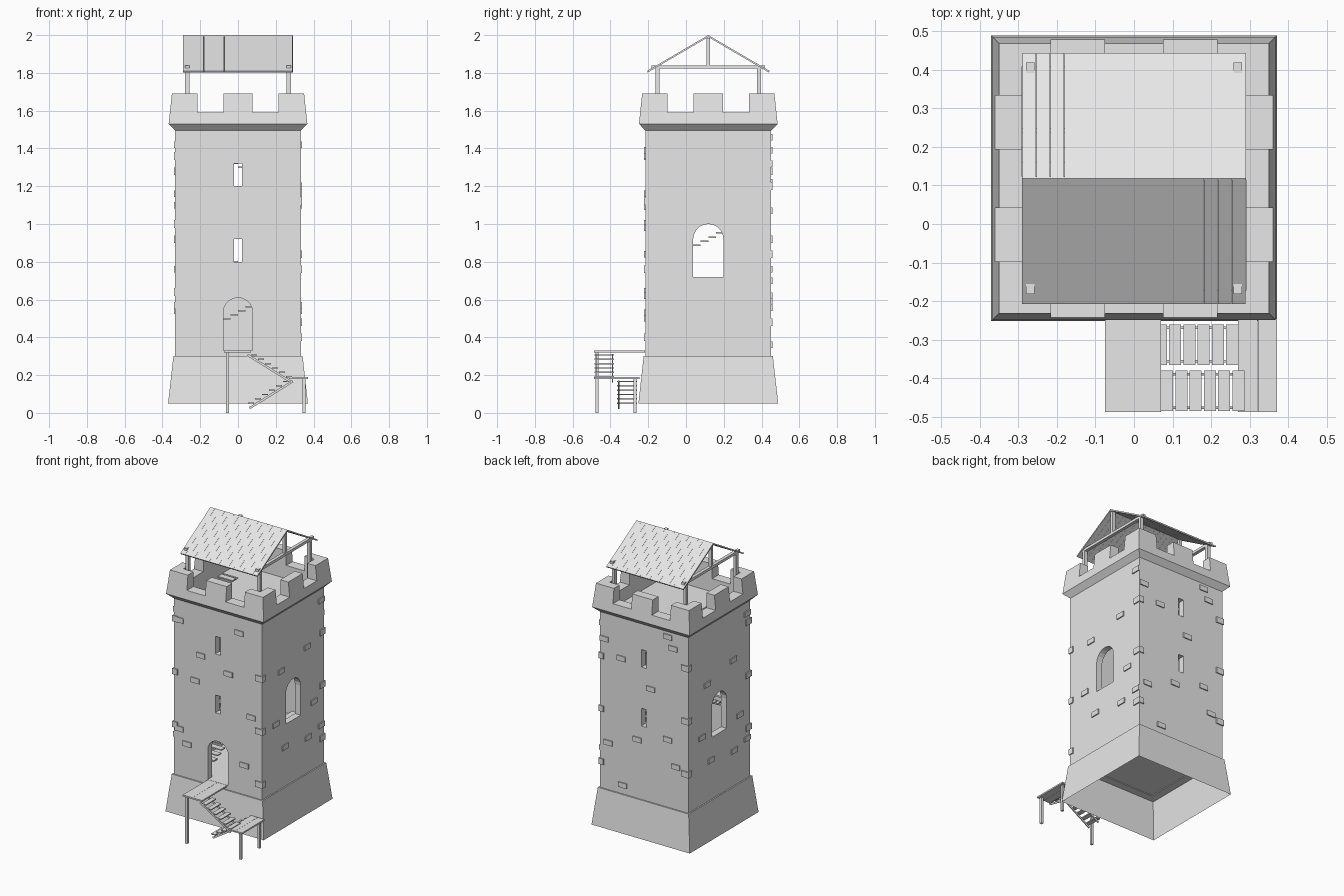
import bpy, bmesh, math
from mathutils import Matrix, Vector

if "Cube" in bpy.data.objects:
    bpy.data.objects.remove(bpy.data.objects["Cube"], do_unlink=True)

TOWER_Y = 0.118
WALL, INNER = 0.333, 0.29
TOWER = Matrix.Translation((0, TOWER_Y, 0))

grey = bpy.data.materials.new("plain_grey")
grey.use_nodes = True
grey.diffuse_color = (0.8, 0.8, 0.8, 1)
grey.node_tree.nodes["Principled BSDF"].inputs["Base Color"].default_value = grey.diffuse_color


def box(bm, x, y, z, turn=Matrix()):
    """Add a block spanning three (low, high) ranges, moved by a matrix."""
    spans = (x, y, z)
    middle = Vector([(a + b) / 2 for a, b in spans])
    size = Matrix.Diagonal([b - a for a, b in spans] + [1])
    bmesh.ops.create_cube(bm, size=1, matrix=turn @ Matrix.Translation(middle) @ size)


def finish(name, bm, place=Matrix()):
    bm.transform(place)
    mesh = bpy.data.meshes.new(name)
    bm.to_mesh(mesh)
    bm.free()
    mesh.materials.append(grey)
    obj = bpy.data.objects.new(name, mesh)
    bpy.context.collection.objects.link(obj)
    return obj


def square_shell(profile, closed):
    """Sweep a (half width, height) profile around four square sides."""
    bm = bmesh.new()
    corners = ((-1, -1), (1, -1), (1, 1), (-1, 1))
    rings = [[bm.verts.new((a * h, b * h, z)) for a, b in corners] for h, z in profile]
    pairs = list(zip(rings, rings[1:])) + ([(rings[-1], rings[0])] if closed else [])
    for low, high in pairs:
        for i in range(4):
            j = (i + 1) % 4
            bm.faces.new((low[i], low[j], high[j], high[i]))
    return bm


def arch(bm, half, bottom, top, depth, turn):
    """Add a round-headed prism running from depth[0] to depth[1] along y."""
    spring = top - half
    points = [(-half, bottom), (half, bottom)]
    points += [(half * math.cos(math.pi * i / 10), spring + half * math.sin(math.pi * i / 10))
               for i in range(11)]
    face = bm.faces.new([bm.verts.new(turn @ Vector((x, depth[0], z))) for x, z in points])
    moved = bmesh.ops.extrude_face_region(bm, geom=[face])["geom"]
    shift = turn.to_3x3() @ Vector((0, depth[1] - depth[0], 0))
    bmesh.ops.translate(bm, vec=shift, verts=[v for v in moved if isinstance(v, bmesh.types.BMVert)])
    bmesh.ops.recalc_face_normals(bm, faces=bm.faces)


def carve(target, bm):
    cutter = finish("cutter", bm, TOWER)
    cutter.hide_render = True
    mod = target.modifiers.new("openings", "BOOLEAN")
    mod.operation, mod.solver, mod.object = "DIFFERENCE", "EXACT", cutter
    graph = bpy.context.evaluated_depsgraph_get()
    result = bpy.data.meshes.new_from_object(target.evaluated_get(graph))
    target.modifiers.clear()
    target.data = result
    bpy.data.objects.remove(cutter, do_unlink=True)


def quarter(k):
    return Matrix.Rotation(math.radians(90 * k), 4, "Z")


# Hollow tower wall with flared parapet
tower = finish("tower_wall", square_shell(
    [(WALL, 0.3), (WALL, 1.495), (0.367, 1.53), (0.35, 1.69), (INNER, 1.69), (INNER, 0.3)], True), TOWER)

# Doorway
bm = bmesh.new()
arch(bm, 0.077, 0.33, 0.61, (-0.5, -0.2), Matrix())
carve(tower, bm)

# Side windows
bm = bmesh.new()
arch(bm, 0.08, 0.72, 1.0, (-0.5, 0.5), quarter(1))
carve(tower, bm)

# Arrow slits, front and back
bm = bmesh.new()
for z in (0.8, 1.2):
    box(bm, (-0.02, 0.02), (-0.5, 0.5), (z, z + 0.12))
carve(tower, bm)

# Battlement gaps, one direction at a time
for k in (0, 1):
    bm = bmesh.new()
    for side in (-1, 1):
        box(bm, sorted((side * 0.077, side * 0.215)), (-0.5, 0.5), (1.59, 1.8), quarter(k))
    carve(tower, bm)

# Sloped open-bottomed base
finish("sloped_base", square_shell([(0.37, 0.05), (0.342, 0.3), (INNER, 0.3)], False), TOWER)

# Ground floor
bm = bmesh.new()
box(bm, (-INNER, INNER), (-INNER, INNER), (0.305, 0.33))
finish("ground_floor", bm, TOWER)

# Top deck with a stair hatch on the left
bm = bmesh.new()
hatch_x, hatch_y = -0.17, 0.13
deck = (1.48, 1.5)
box(bm, (hatch_x, INNER), (-INNER, INNER), deck)
for side in (-1, 1):
    box(bm, (-INNER, hatch_x), sorted((side * hatch_y, side * INNER)), deck)
finish("top_deck", bm, TOWER)

# Raised bricks: (position across the wall, height), seen from outside
front = [(-.29, 1.36), (.16, 1.39), (-.13, 1.16), (-.17, .98), (.08, 1.09), (.25, .84),
         (-.29, .62), (-.23, .53), (.2, .5)]
side = [(.15, 1.16), (-.13, 1.1), (.22, .76), (-.19, .76), (-.09, .57), (.16, .54),
        (.3, .57), (.3, 1.42)]
back = [(-.3, 1.32), (.18, 1.46), (-.17, 1.22), (-.27, .62), (-.05, .7), (.18, .76),
        (-.16, .36), (.24, .59), (.05, 1.07), (.22, 1.39)]
bm = bmesh.new()
for k, bricks in enumerate((front, side, back, side)):
    for u, z in bricks:
        box(bm, (u - 0.032, u + 0.032), (-WALL - 0.007, -WALL + 0.01), (z - 0.017, z + 0.017), quarter(k))
# Bricks wrapping the corners
for k in range(4):
    for i in range(3):
        z = 0.4 + 0.36 * i + 0.08 * k
        box(bm, (WALL - 0.05, WALL + 0.007), (-WALL - 0.007, -WALL + 0.03), (z - 0.02, z + 0.02), quarter(k))
finish("raised_bricks", bm, TOWER)

# Inner stair climbing the four walls
bm = bmesh.new()
flights, treads, rise, reach = 9, 6, 0.13, 0.12
run = 2 * reach / treads
for k in range(flights):
    turn = quarter(-k)
    start = 0.35 + rise * k
    for i in range(treads):
        y, z = -reach + run * i, start + rise * i / treads
        box(bm, (-INNER, -0.18), (y, y + run), (z - 0.008, z), turn)
    if k < flights - 1:
        box(bm, (-INNER, -0.18), (reach, INNER), (start + rise - 0.012, start + rise), turn)
finish("inner_stairs", bm, TOWER)

# Canopy frame: posts, tie beams and king posts
bm = bmesh.new()
for sx in (-1, 1):
    x = sorted((sx * 0.258, sx * 0.28))
    for sy in (-1, 1):
        box(bm, x, sorted((sy * 0.258, sy * 0.28)), (1.5, 1.83))
    box(bm, x, (-0.3, 0.3), (1.822, 1.84))
    box(bm, x, (-0.01, 0.01), (1.84, 1.985))
finish("canopy_frame", bm, TOWER)

# Canopy roof planks on both slopes
bm = bmesh.new()
half_span, drop, planks = 0.325, 0.19, 16
length, pitch = math.hypot(half_span, drop), math.atan2(drop, half_span)
width = 0.58 / planks
for k in (0, 2):
    slope = quarter(k) @ Matrix.Translation((0, 0, 2)) @ Matrix.Rotation(pitch, 4, "X")
    for i in range(planks):
        x = -0.29 + width * i
        box(bm, (x, x + width - 0.0005), (-length, 0), (-0.009, 0), slope)
finish("canopy_roof", bm, TOWER)

# Outer stair landings
bm = bmesh.new()
for x, z in ((-0.075, 0.33), (-0.002, 0.33), (0.27, 0.19), (0.321, 0.19)):
    w = 0.072 if z > 0.3 else 0.05
    box(bm, (x, x + w), (-0.487, -0.217 if z > 0.3 else -0.245), (z - 0.01, z))
finish("outer_landings", bm)

# Outer stair posts
bm = bmesh.new()
for x, y, z in ((-0.055, -0.47, 0.32), (0.35, -0.47, 0.18), (0.35, -0.27, 0.18)):
    box(bm, (x - 0.008, x + 0.008), (y - 0.008, y + 0.008), (0, z))
finish("outer_posts", bm)

# Outer stair flights: treads with slim side bars
bm = bmesh.new()
for y, x0, z0, way in ((-0.485, 0.07, 0.31, 1), (-0.365, 0.27, 0.17, -1)):
    for i in range(6):
        x, z = x0 + way * 0.037 * i, z0 - 0.023 * i
        box(bm, sorted((x, x + way * 0.031)), (y, y + 0.105), (z - 0.007, z))
    tilt = Matrix.Translation((x0, 0, z0 - 0.008)) @ Matrix.Rotation(way * math.atan2(0.023, 0.037), 4, "Y")
    for edge in (y + 0.006, y + 0.093):
        box(bm, sorted((way * -0.02, way * 0.25)), (edge, edge + 0.006), (-0.012, 0), tilt)
finish("outer_steps", bm)
